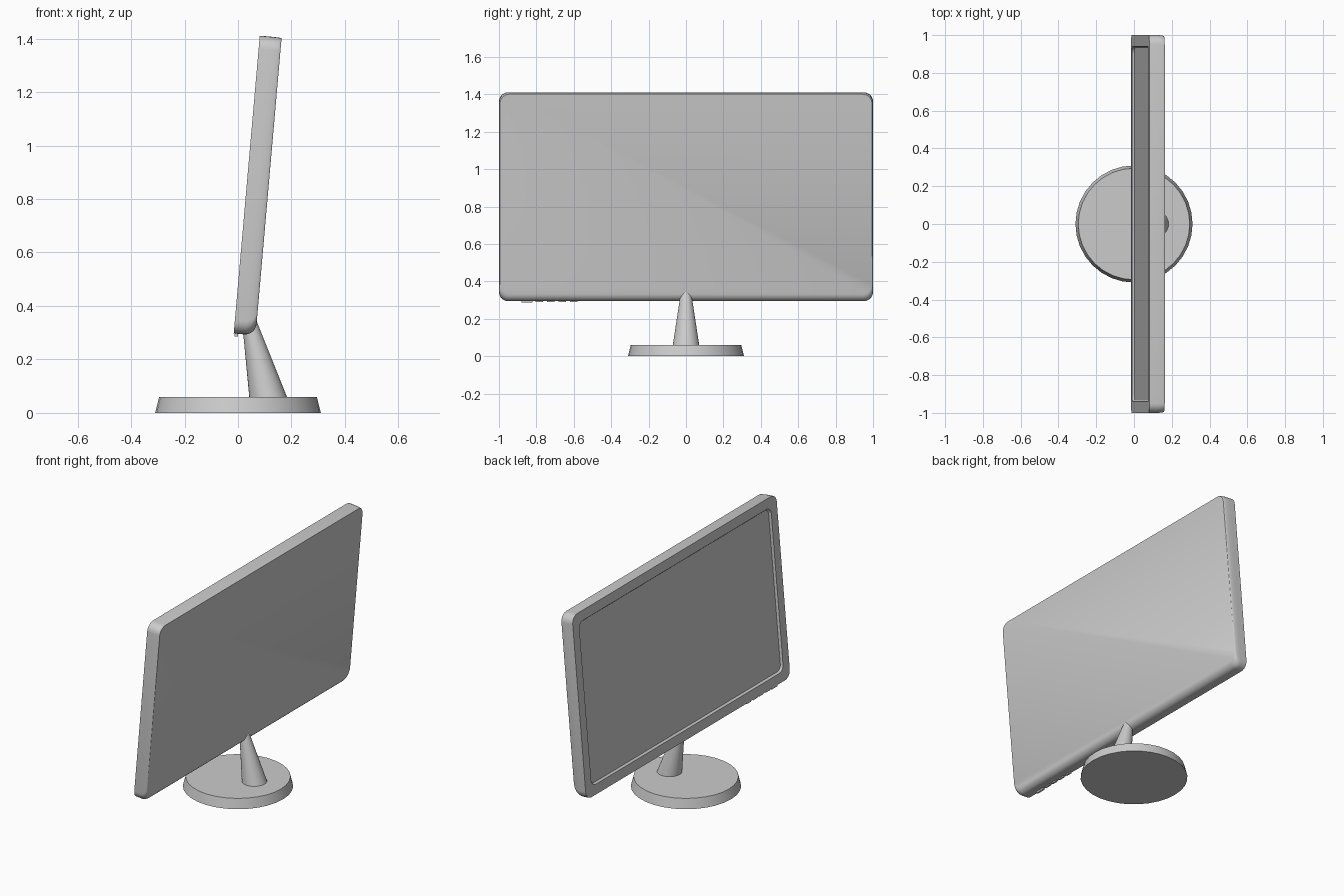
import bpy, bmesh, math
from mathutils import Matrix, Vector

if "Cube" in bpy.data.objects:
    bpy.data.objects.remove(bpy.data.objects["Cube"])

TILT = math.radians(5)
# panel frame: w = thickness (towards the back), u = width, v = height along the tilt
W_DIR = Vector((math.cos(TILT), 0, -math.sin(TILT)))
V_DIR = Vector((math.sin(TILT), 0, math.cos(TILT)))
ORIGIN = Vector((-0.016, 0, 0.297))
HEIGHT, DEPTH = 1.118, 0.082


def panel_point(w, u, v):
    return ORIGIN + W_DIR * w + Vector((0, u, 0)) + V_DIR * v


def finish(name, bm, angle=35):
    bmesh.ops.recalc_face_normals(bm, faces=bm.faces)
    mesh = bpy.data.meshes.new(name)
    bm.to_mesh(mesh)
    bm.free()
    ob = bpy.data.objects.new(name, mesh)
    bpy.context.collection.objects.link(ob)
    bpy.ops.object.select_all(action='DESELECT')
    ob.select_set(True)
    bpy.context.view_layer.objects.active = ob
    bpy.ops.object.shade_smooth_by_angle(angle=math.radians(angle))
    return ob


def ring(bm, w, half, low, high, r, steps=6):
    """Rounded rectangle in the panel frame at depth w."""
    verts = []
    corners = [(half - r, high - r), (r - half, high - r), (r - half, low + r), (half - r, low + r)]
    for q, (cu, cv) in enumerate(corners):
        for i in range(steps + 1):
            a = math.pi / 2 * (q + i / steps)
            verts.append(bm.verts.new(panel_point(w, cu + r * math.cos(a), cv + r * math.sin(a))))
    return verts


def bridge(bm, a, b):
    for i in range(len(a)):
        j = (i + 1) % len(a)
        bm.faces.new((a[i], a[j], b[j], b[i]))


# housing: recessed front lip, bezel, sides, and a back with a rounded lower edge
bm = bmesh.new()
rings = [ring(bm, 0.012, 0.931, 0.069, HEIGHT - 0.069, 0.034),
         ring(bm, 0.000, 0.940, 0.060, HEIGHT - 0.060, 0.040),
         ring(bm, 0.000, 1.000, 0.000, HEIGHT, 0.05)]
R, SIDE = 0.043, 0.006
for i in range(7):
    a = math.pi / 2 * i / 6
    s = 1 - math.cos(a)
    rings.append(ring(bm, DEPTH - R + R * math.sin(a), 1 - SIDE * s, R * s, HEIGHT - 0.003 * s, 0.05))
for a, b in zip(rings, rings[1:]):
    bridge(bm, a, b)
bm.faces.new(rings[-1])
finish("monitor_housing", bm)

# screen: flat sheet at the bottom of the recess
bm = bmesh.new()
face = bm.faces.new(ring(bm, 0.012, 0.931, 0.069, HEIGHT - 0.069, 0.034))
face.normal_update()
if face.normal.x > 0:
    face.normal_flip()
mesh = bpy.data.meshes.new("screen")
bm.to_mesh(mesh)
bm.free()
bpy.context.collection.objects.link(bpy.data.objects.new("screen", mesh))

# buttons under the lower bezel: one wide power button and four small ones
rot = Matrix((W_DIR, Vector((0, 1, 0)), V_DIR)).transposed().to_4x4()
buttons = [(-0.85, 0.06, 0.010)] + [(-0.785 + 0.062 * i, 0.04, 0.007) for i in range(4)]
for n, (u, width, drop) in enumerate(buttons):
    bm = bmesh.new()
    size = Matrix.Diagonal((0.012, width, drop * 2, 1))
    bmesh.ops.create_cube(bm, size=1, matrix=Matrix.Translation(panel_point(0.010, u, 0)) @ rot @ size)
    finish("power_button" if n == 0 else f"menu_button_{n}", bm)


def tapered(name, sides, z0, z1, r0, r1, x0=0, x1=0):
    """Tapered cylinder with level ends, leaning from x0 to x1."""
    bm = bmesh.new()
    bmesh.ops.create_cone(bm, cap_ends=True, segments=sides, radius1=r0, radius2=r1, depth=z1 - z0,
                          matrix=Matrix.Translation((0, 0, (z0 + z1) / 2)))
    for v in bm.verts:
        v.co.x += x0 if v.co.z < (z0 + z1) / 2 else x1
    finish(name, bm)


# round foot and leaning neck
tapered("base", 32, 0, 0.06, 0.31, 0.295)
tapered("neck", 32, 0.05, 0.345, 0.072, 0.027, 0.115, 0.042)
